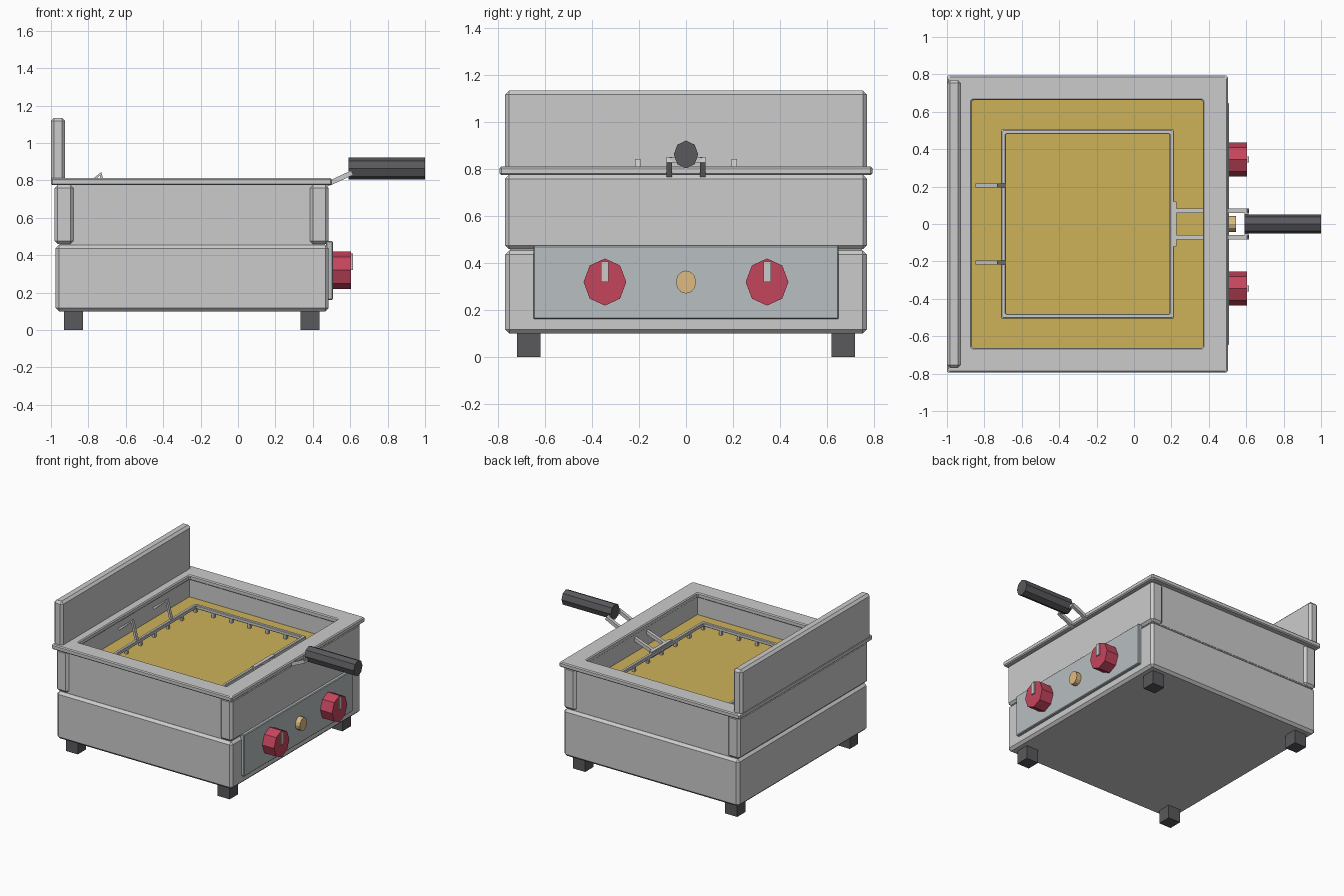
import bpy, bmesh
from math import pi, cos, sin
from mathutils import Vector

if "Cube" in bpy.data.objects:
    bpy.data.objects.remove(bpy.data.objects["Cube"])


def material(name, rgb):
    m = bpy.data.materials.new(name)
    m.diffuse_color = (*rgb, 1)
    m.use_nodes = True
    m.node_tree.nodes["Principled BSDF"].inputs["Base Color"].default_value = m.diffuse_color
    return m


RED = material("knob_red", (0.56, 0.06, 0.11))
DARK = material("dark_rubber", (0.10, 0.10, 0.11))
OIL = material("oil_gold", (0.61, 0.45, 0.10))
AMBER = material("lamp_amber", (0.73, 0.50, 0.22))
PANEL = material("panel_grey", (0.48, 0.52, 0.54))


def finish(name, bm, mat=None, bevel=0):
    bmesh.ops.recalc_face_normals(bm, faces=bm.faces)
    if bevel:
        bmesh.ops.bevel(bm, geom=bm.edges[:], offset=bevel, segments=1,
                        affect='EDGES', profile=0.5)
    me = bpy.data.meshes.new(name)
    bm.to_mesh(me)
    bm.free()
    ob = bpy.data.objects.new(name, me)
    bpy.context.collection.objects.link(ob)
    if mat:
        me.materials.append(mat)
    return ob


def box(name, x, y, z, mat=None, bevel=0):
    bm = bmesh.new()
    bmesh.ops.create_cube(bm, size=1)
    for v in bm.verts:
        v.co = Vector([(r[0] + r[1]) / 2 + c * (r[1] - r[0])
                       for c, r in zip(v.co, (x, y, z))])
    return finish(name, bm, mat, bevel)


def frame(name, x, y, z, ix, iy, bevel=0):
    """Rectangular ring with an open middle."""
    bm = bmesh.new()
    rings = []
    for (a, b), (c, d) in ((x, y), (ix, iy)):
        for h in z:
            rings.append([bm.verts.new((px, py, h))
                          for px, py in ((a, c), (b, c), (b, d), (a, d))])
    ob_, ot, ib, it = rings
    for i in range(4):
        j = (i + 1) % 4
        for p, q in ((ob_, ot), (ot, it), (it, ib), (ib, ob_)):
            bm.faces.new((p[i], p[j], q[j], q[i]))
    return finish(name, bm, None, bevel)


def prism_x(name, x, y, z, ry, rz, sides, mat):
    """Many-sided rod lying along x."""
    bm = bmesh.new()
    ends = [[bm.verts.new((px, y + ry * cos(2 * pi * i / sides),
                           z + rz * sin(2 * pi * i / sides)))
             for i in range(sides)] for px in x]
    for e in ends:
        bm.faces.new(e)
    for i in range(sides):
        j = (i + 1) % sides
        bm.faces.new((ends[0][i], ends[0][j], ends[1][j], ends[1][i]))
    return finish(name, bm, mat)


def strip(name, path, y, width, thick):
    """Square wire following an x-z path at a given y."""
    bm = bmesh.new()
    pts = [Vector(p) for p in path]
    rows = []
    for i, p in enumerate(pts):
        d = (pts[min(i + 1, len(pts) - 1)] - pts[max(i - 1, 0)]).normalized()
        n = Vector((-d.y, d.x)) * thick / 2
        rows.append([bm.verts.new((q.x, y + s * width / 2, q.y))
                     for q, s in ((p + n, -1), (p + n, 1), (p - n, 1), (p - n, -1))])
    for a, b in zip(rows, rows[1:]):
        for i in range(4):
            j = (i + 1) % 4
            bm.faces.new((a[i], a[j], b[j], b[i]))
    bm.faces.new(rows[0])
    bm.faces.new(rows[-1])
    return finish(name, bm)


# Cabinet: lower base, neck, and upper tank walls
box("base_body", (-0.975, 0.485), (-0.77, 0.77), (0.10, 0.455), bevel=0.018)
box("body_neck", (-0.955, 0.465), (-0.75, 0.75), (0.44, 0.48))
box("tank_front_wall", (0.385, 0.485), (-0.77, 0.77), (0.46, 0.775), bevel=0.016)
box("tank_back_wall", (-0.98, -0.88), (-0.77, 0.77), (0.46, 0.775), bevel=0.016)
frame("tank_side_walls", (-0.90, 0.40), (-0.752, 0.752), (0.463, 0.78),
      (-0.872, 0.372), (-0.668, 0.668))
frame("top_rim", (-1.0, 0.502), (-0.793, 0.793), (0.775, 0.812),
      (-0.866, 0.368), (-0.662, 0.662), bevel=0.007)
box("backsplash", (-1.0, -0.925), (-0.77, 0.77), (0.795, 1.135), bevel=0.017)
box("oil", (-0.875, 0.375), (-0.67, 0.67), (0.47, 0.645), OIL)

# Feet
for nx, x in (("back", -0.88), ("front", 0.385)):
    for ny, y in (("left", -0.67), ("right", 0.67)):
        box(f"{nx}_{ny}_foot", (x - 0.05, x + 0.05), (y - 0.05, y + 0.05),
            (0, 0.11), DARK)

# Control panel, knobs with pointers, and lamp
box("control_panel", (0.47, 0.507), (-0.65, 0.65), (0.162, 0.475), PANEL, 0.005)
for side, y in (("left", -0.345), ("right", 0.345)):
    prism_x(f"{side}_knob", (0.50, 0.605), y, 0.32, 0.091, 0.1, 8, RED)
    box(f"{side}_knob_pointer", (0.59, 0.614), (y - 0.016, y + 0.016), (0.32, 0.408))
prism_x("indicator_lamp", (0.50, 0.545), 0, 0.32, 0.043, 0.049, 12, AMBER)

# Basket: top wire frame with short uprights dipping into the oil
X0, X1, Y1, W = -0.71, 0.215, 0.505, 0.025
frame("basket_frame", (X0, X1), (-Y1, Y1), (0.675, 0.702),
      (X0 + W, X1 - W), (-Y1 + W, Y1 - W), bevel=0.004)
cx0, cx1, cy = X0 + W / 2, X1 - W / 2, Y1 - W / 2
spots = set()
for i in range(7):
    x = round(cx0 + (cx1 - cx0) * i / 6, 4)
    y = round(-cy + 2 * cy * i / 6, 4)
    spots |= {(x, -cy), (x, cy), (cx0, y), (round(cx1, 4), y)}
for i, (x, y) in enumerate(sorted(spots)):
    box(f"basket_upright_{i}", (x - 0.01, x + 0.01), (y - 0.01, y + 0.01),
        (0.60, 0.68))
box("handle_bracket", (0.198, 0.226), (-0.12, 0.12), (0.665, 0.71))

# Hanging hooks, handle wires and grip
for side, s in (("left", -1), ("right", 1)):
    strip(f"{side}_hook", [(-0.695, 0.68), (-0.735, 0.835), (-0.842, 0.745)],
          s * 0.205, 0.022, 0.02)
    strip(f"{side}_handle_wire", [(0.21, 0.685), (0.50, 0.79), (0.61, 0.841)],
          s * 0.071, 0.024, 0.026)
box("handle_crossbar", (0.592, 0.612), (-0.071, 0.071), (0.828, 0.85))
prism_x("handle_grip", (0.59, 1.0), 0, 0.863, 0.052, 0.059, 8, DARK)
